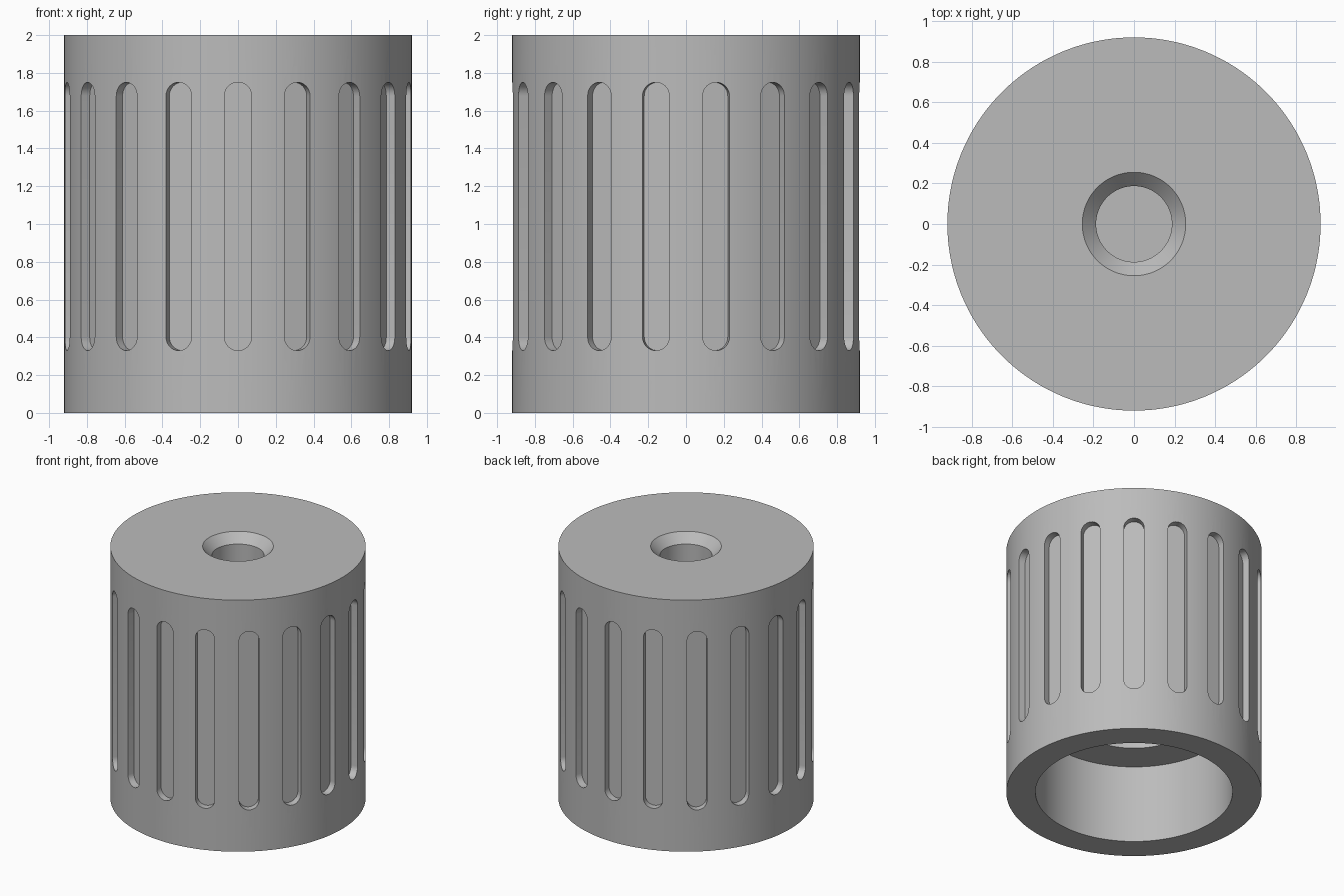
import bpy, bmesh, math
from mathutils import Matrix, Vector

cube = bpy.data.objects.get("Cube")
if cube:
    bpy.data.objects.remove(cube, do_unlink=True)

SLOTS = 18
SEGMENTS = 144
RADIUS, HEIGHT = 0.92, 2.0
SLOT_HALF_WIDTH, SLOT_DEPTH = 0.072, 0.055
SLOT_BOTTOM, SLOT_TOP = 0.33, 1.75

grey = bpy.data.materials.new("plain grey")
grey.use_nodes = True
colour = (0.5, 0.5, 0.5, 1)
grey.diffuse_color = colour
grey.node_tree.nodes["Principled BSDF"].inputs["Base Color"].default_value = colour


def make_object(name, bm):
    bmesh.ops.recalc_face_normals(bm, faces=bm.faces)
    mesh = bpy.data.meshes.new(name)
    bm.to_mesh(mesh)
    bm.free()
    mesh.materials.append(grey)
    obj = bpy.data.objects.new(name, mesh)
    bpy.context.collection.objects.link(obj)
    return obj


def lathe(name, profile):
    """Revolve (radius, height) points round the z axis."""
    bm = bmesh.new()
    verts = [bm.verts.new((0, -r, z)) for r, z in profile]
    edges = [bm.edges.new(pair) for pair in zip(verts, verts[1:])]
    bmesh.ops.spin(bm, geom=verts + edges, cent=(0, 0, 0), axis=(0, 0, 1),
                   angle=math.tau, steps=SEGMENTS, use_merge=True)
    bmesh.ops.remove_doubles(bm, verts=bm.verts, dist=1e-5)
    return make_object(name, bm)


# Body: stepped bore below, countersunk blind hole above
body = lathe("slotted_body", [
    (0, 1.2), (0.44, 1.2), (0.44, 0.62), (0.71, 0.62), (0.71, 0),
    (RADIUS, 0), (RADIUS, HEIGHT),
    (0.255, HEIGHT), (0.187, 1.93), (0.187, 1.4), (0, 1.4),
])

# Slot cutters: round-ended bars set round the wall
bm = bmesh.new()
outline = []
for centre, start in ((SLOT_TOP - SLOT_HALF_WIDTH, 0),
                      (SLOT_BOTTOM + SLOT_HALF_WIDTH, math.pi)):
    for i in range(17):
        a = start + math.pi * i / 16
        outline.append((SLOT_HALF_WIDTH * math.cos(a),
                        centre + SLOT_HALF_WIDTH * math.sin(a)))
for k in range(SLOTS):
    turn = Matrix.Rotation(math.tau * k / SLOTS, 4, 'Z')
    face = bm.faces.new([bm.verts.new(turn @ Vector((x, SLOT_DEPTH - RADIUS, z)))
                         for x, z in outline])
    extruded = bmesh.ops.extrude_face_region(bm, geom=[face], use_keep_orig=True)
    moved = [g for g in extruded["geom"] if isinstance(g, bmesh.types.BMVert)]
    bmesh.ops.translate(bm, verts=moved, vec=turn @ Vector((0, -0.15, 0)))
cutter = make_object("slot_cutters", bm)
cutter.hide_render = True

# Cut the slots, then drop the helper
bpy.ops.object.select_all(action='DESELECT')
body.select_set(True)
bpy.context.view_layer.objects.active = body
cut = body.modifiers.new("slots", 'BOOLEAN')
cut.operation = 'DIFFERENCE'
cut.solver = 'EXACT'
cut.object = cutter
bpy.ops.object.modifier_apply(modifier=cut.name)
bpy.data.objects.remove(cutter, do_unlink=True)

bpy.ops.object.shade_smooth_by_angle(angle=math.radians(30))
